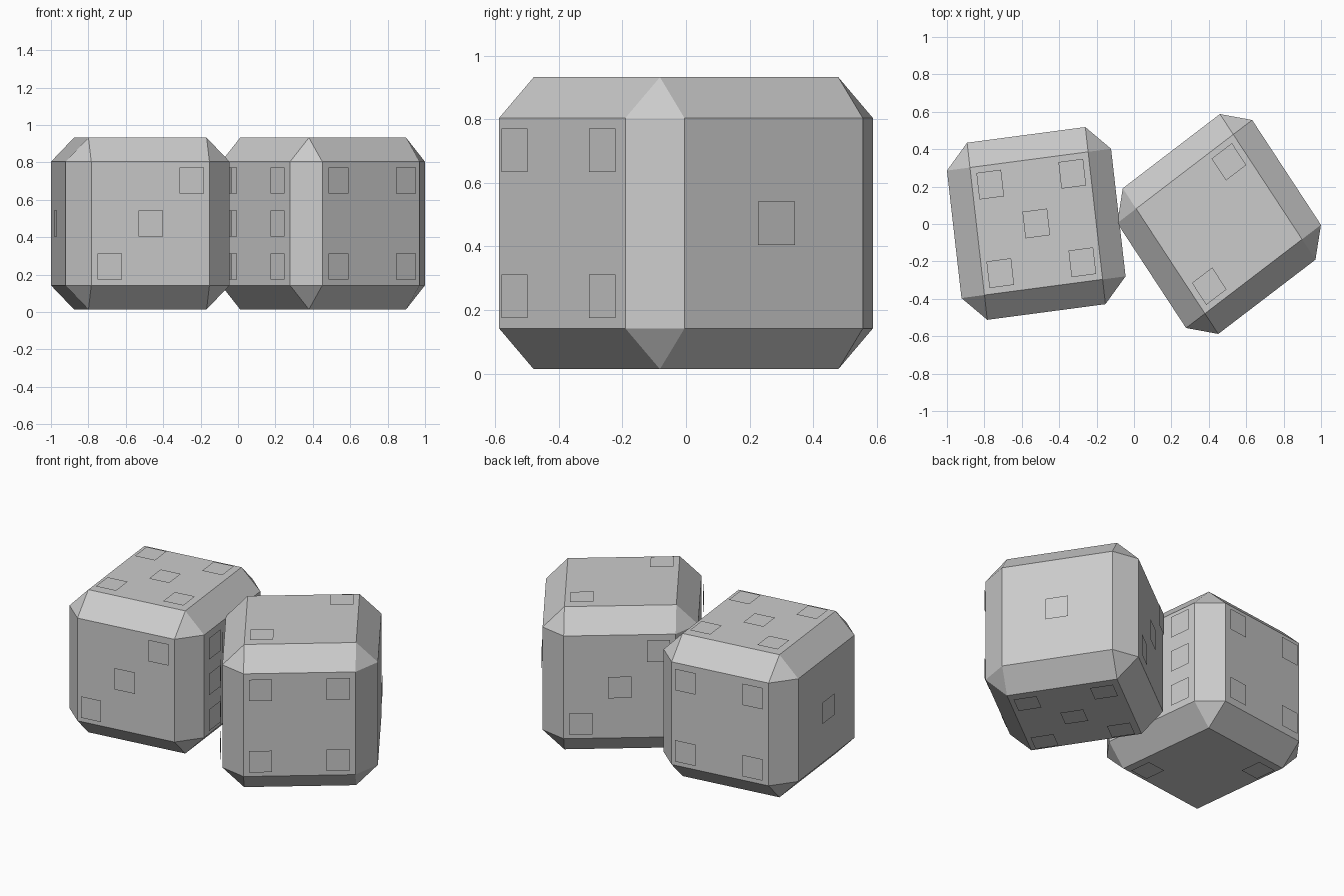
import bpy, bmesh, math
from mathutils import Matrix, Vector

if "Cube" in bpy.data.objects:
    bpy.data.objects.remove(bpy.data.objects["Cube"])

HALF = (0.442, 0.477, 0.459)   # half sizes of a die along the world axes
CUT = 0.28                     # chamfer width, for a die of half size 1
PIP = 0.15                     # half size of a pip
LIFT = 1.0305                  # distance of the pip plates from the centre
S = 0.5                        # pip spacing

grey = bpy.data.materials.new("plain_grey")
grey.diffuse_color = (0.6, 0.6, 0.6, 1)
grey.use_nodes = True
grey.node_tree.nodes["Principled BSDF"].inputs["Base Color"].default_value = grey.diffuse_color

X, Y, Z = Vector((1, 0, 0)), Vector((0, 1, 0)), Vector((0, 0, 1))
ONE = [(0, 0)]
TWO = [(S, S), (-S, -S)]
TWO_FLIPPED = [(-S, S), (S, -S)]
FOUR = TWO + TWO_FLIPPED
SIX = FOUR + [(-S, 0), (S, 0)]


def finish(bm, name, matrix):
    bm.transform(matrix)
    mesh = bpy.data.meshes.new(name)
    bm.to_mesh(mesh)
    bm.free()
    mesh.materials.append(grey)
    bpy.context.collection.objects.link(bpy.data.objects.new(name, mesh))


def make_die(name, x, y, angle, layout):
    matrix = (Matrix.Translation((x, y, 0.473)) @ Matrix.Diagonal((*HALF, 1))
              @ Matrix.Rotation(math.radians(angle), 4, 'Z'))
    # chamfered body
    bm = bmesh.new()
    bmesh.ops.create_cube(bm, size=2)
    bmesh.ops.bevel(bm, geom=bm.edges[:], offset=CUT, offset_type='OFFSET',
                    segments=1, affect='EDGES')
    finish(bm, name + "_body", matrix)
    # square pips hovering just off each face
    bm = bmesh.new()
    for normal, across, up, spots in layout:
        for a, b in spots:
            c = normal * LIFT + across * a + up * b
            corners = [c + across * PIP * i + up * PIP * j
                       for i, j in ((-1, -1), (1, -1), (1, 1), (-1, 1))]
            if across.cross(up).dot(normal) < 0:
                corners.reverse()
            bm.faces.new([bm.verts.new(p) for p in corners])
    finish(bm, name + "_pips", matrix)


# left die: five on top, three at the front
make_die("left_die", -0.5225, 0.003, 7.0, [
    (Z, X, Y, ONE + FOUR), (-Z, X, Y, TWO_FLIPPED),
    (-Y, X, Z, ONE + TWO), (Y, X, Z, FOUR),
    (X, Y, Z, SIX and FOUR + [(-S, 0), (S, 0)]), (-X, Y, Z, ONE)])

# right die: two on top, four at the front
make_die("right_die", 0.455, 0.0, 35.3, [
    (Z, X, Y, TWO), (-Z, X, Y, ONE + FOUR),
    (-Y, X, Z, FOUR), (Y, X, Z, ONE + TWO_FLIPPED),
    (-X, Y, Z, SIX), (X, Y, Z, ONE)])
